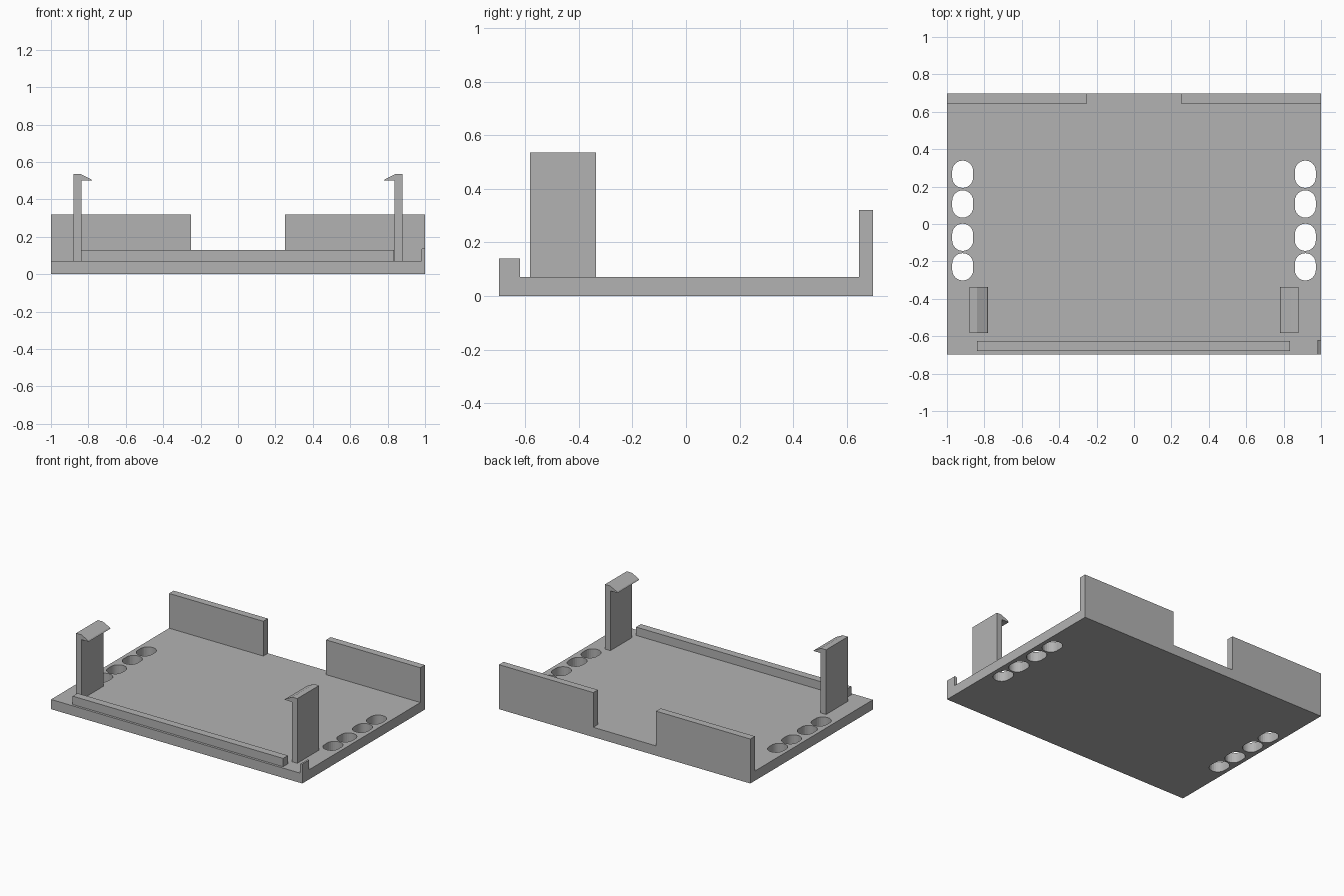
import bpy, bmesh, math

if "Cube" in bpy.data.objects:
    bpy.data.objects.remove(bpy.data.objects["Cube"])

grey = bpy.data.materials.new("mid grey")
grey.diffuse_color = (0.45, 0.45, 0.45, 1)
grey.use_nodes = True
grey.node_tree.nodes["Principled BSDF"].inputs["Base Color"].default_value = grey.diffuse_color


def make_object(name, bm):
    bmesh.ops.recalc_face_normals(bm, faces=bm.faces)
    mesh = bpy.data.meshes.new(name)
    bm.to_mesh(mesh)
    bm.free()
    mesh.materials.append(grey)
    ob = bpy.data.objects.new(name, mesh)
    bpy.context.collection.objects.link(ob)
    return ob


def add_prism(bm, points, offset):
    """Extrude a closed loop of 3D points along an offset vector."""
    face = bm.faces.new([bm.verts.new(p) for p in points])
    ext = bmesh.ops.extrude_face_region(bm, geom=[face], use_keep_orig=True)
    verts = [g for g in ext["geom"] if isinstance(g, bmesh.types.BMVert)]
    bmesh.ops.translate(bm, verts=verts, vec=offset)


def prism(name, points, offset):
    bm = bmesh.new()
    add_prism(bm, points, offset)
    return make_object(name, bm)


def box(name, x0, x1, y0, y1, z0, z1):
    return prism(name, [(x0, y0, z0), (x1, y0, z0), (x1, y1, z0), (x0, y1, z0)],
                 (0, 0, z1 - z0))


HALF_Y, FLOOR = 0.697, 0.07

# Base plate
plate = box("base_plate", -1, 1, -HALF_Y, HALF_Y, 0, FLOOR)

# Rounded slots along both sides, cut through the plate
bm = bmesh.new()
radius, half_straight = 0.056, 0.017
for x in (-0.916, 0.916):
    for y in (0.266, 0.107, -0.071, -0.229):
        loop = []
        for end in (1, -1):
            for i in range(13):
                a = math.pi * i / 12 + (0 if end == 1 else math.pi)
                loop.append((x + radius * math.cos(a),
                             y + end * half_straight + radius * math.sin(a), -0.05))
        add_prism(bm, loop, (0, 0, 0.2))
cutter = make_object("slot_cutter", bm)
cutter.hide_render = True
cutter.hide_viewport = True
cut = plate.modifiers.new("slots", "BOOLEAN")
cut.operation = "DIFFERENCE"
cut.solver = "EXACT"
cut.object = cutter

# Back walls with a central gap
box("back_wall_left", -1, -0.25, 0.645, HALF_Y, FLOOR, 0.32)
box("back_wall_right", 0.25, 1, 0.645, HALF_Y, FLOOR, 0.32)

# Front rail
box("front_rail", -0.84, 0.835, -0.68, -0.625, FLOOR, 0.13)

# Small corner tab with a bevelled inner top edge
tab = [(0.98, FLOOR), (1, FLOOR), (1, 0.14), (0.988, 0.14), (0.98, 0.133)]
prism("corner_tab", [(x, -HALF_Y, z) for x, z in tab], (0, 0.077, 0))

# Snap clips with inward hooks, mirrored
clip = [(0.88, FLOOR), (0.88, 0.535), (0.84, 0.535), (0.786, 0.508),
        (0.78, 0.5), (0.837, 0.5), (0.837, FLOOR)]
for side, name in ((-1, "left_clip"), (1, "right_clip")):
    prism(name, [(side * x, -0.583, z) for x, z in clip], (0, 0.247, 0))
